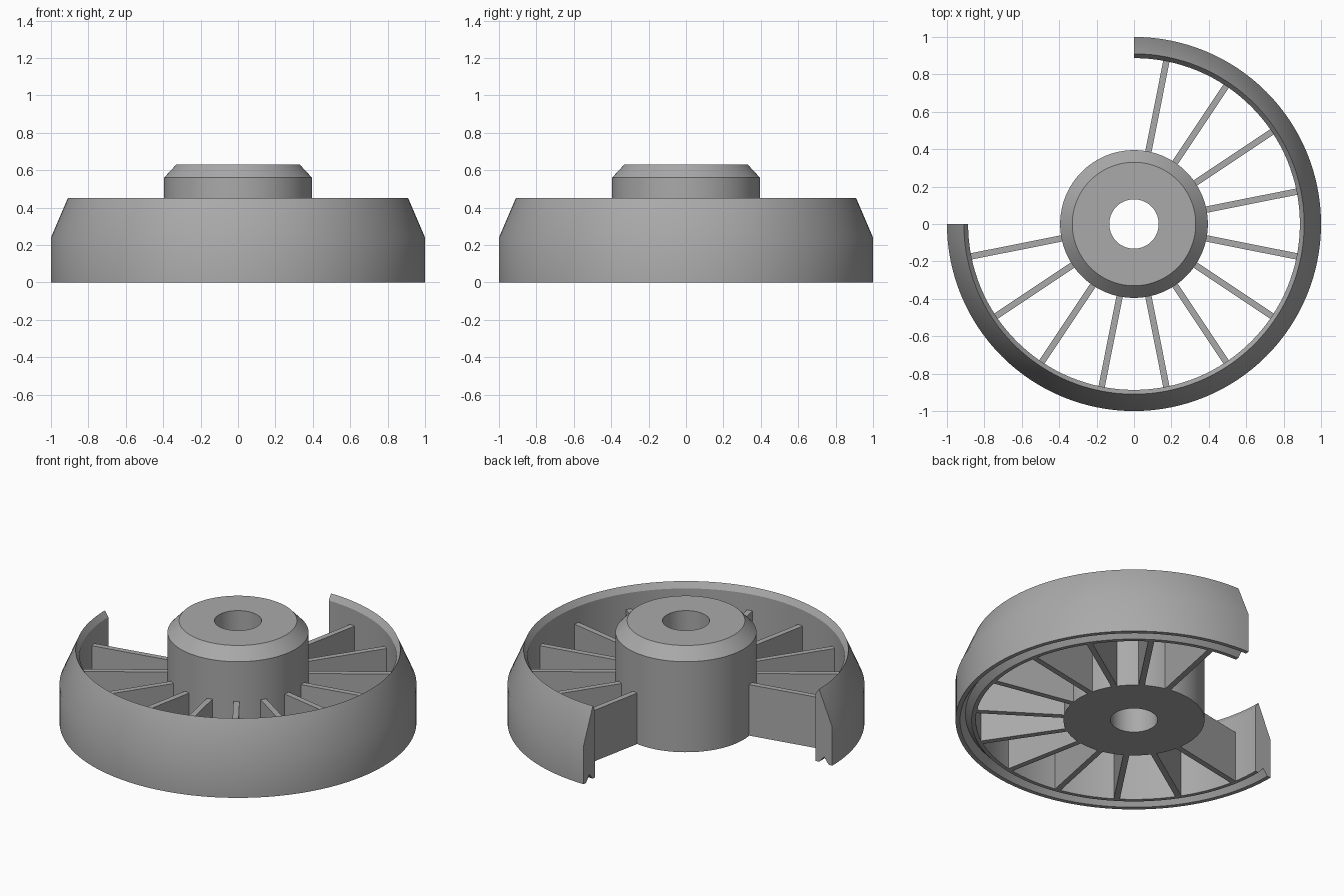
import bpy
import bmesh
from math import cos, sin, pi, radians

cube = bpy.data.objects.get("Cube")
if cube:
    bpy.data.objects.remove(cube, do_unlink=True)

grey = bpy.data.materials.new("plain_grey")
grey.use_nodes = True
colour = (0.4, 0.4, 0.4, 1)
grey.diffuse_color = colour
grey.node_tree.nodes["Principled BSDF"].inputs["Base Color"].default_value = colour


def finish(bm, name):
    bmesh.ops.recalc_face_normals(bm, faces=bm.faces)
    mesh = bpy.data.meshes.new(name)
    bm.to_mesh(mesh)
    bm.free()
    mesh.materials.append(grey)
    obj = bpy.data.objects.new(name, mesh)
    bpy.context.collection.objects.link(obj)
    return obj


def shade(obj):
    bpy.ops.object.select_all(action="DESELECT")
    obj.select_set(True)
    bpy.context.view_layer.objects.active = obj
    bpy.ops.object.shade_smooth_by_angle(angle=radians(30))


def revolve(name, profile, start, sweep, steps):
    """Turn a closed (radius, height) profile about z, capping open ends."""
    bm = bmesh.new()
    full = sweep == 360
    rings = []
    for i in range(steps if full else steps + 1):
        a = radians(start + sweep * i / steps)
        rings.append([bm.verts.new((r * cos(a), r * sin(a), z)) for r, z in profile])
    n = len(profile)
    for i in range(steps):
        a, b = rings[i], rings[(i + 1) % len(rings)]
        for j in range(n):
            k = (j + 1) % n
            bm.faces.new((a[j], b[j], b[k], a[k]))
    if not full:
        bm.faces.new(rings[0])
        bm.faces.new(rings[-1])
    obj = finish(bm, name)
    shade(obj)
    return obj


# Three-quarter rim with tapered outside, bevelled lip and grooved underside
revolve("rim", [(1, 0), (1, 0.24), (0.91, 0.45), (0.887, 0.415), (0.887, 0),
                (0.91, 0), (0.945, 0.04), (0.975, 0)], 180, 270, 96)

# Hub with chamfered top and through bore
revolve("hub", [(0.132, 0), (0.395, 0), (0.395, 0.56), (0.33, 0.63), (0.132, 0.63)],
        0, 360, 128)

# Flat spokes, spaced as sixteenths of a turn with the open quarter left empty
inner, outer, width, height = 0.385, 0.892, 0.034, 0.315
for i in range(12):
    angle = pi + pi / 16 + i * pi / 8
    bm = bmesh.new()
    bmesh.ops.create_cube(bm, size=1)
    bmesh.ops.scale(bm, vec=(outer - inner, width, height), verts=bm.verts)
    bmesh.ops.translate(bm, vec=((inner + outer) / 2, 0, height / 2), verts=bm.verts)
    spoke = finish(bm, f"spoke_{i + 1}")
    spoke.rotation_euler.z = angle
